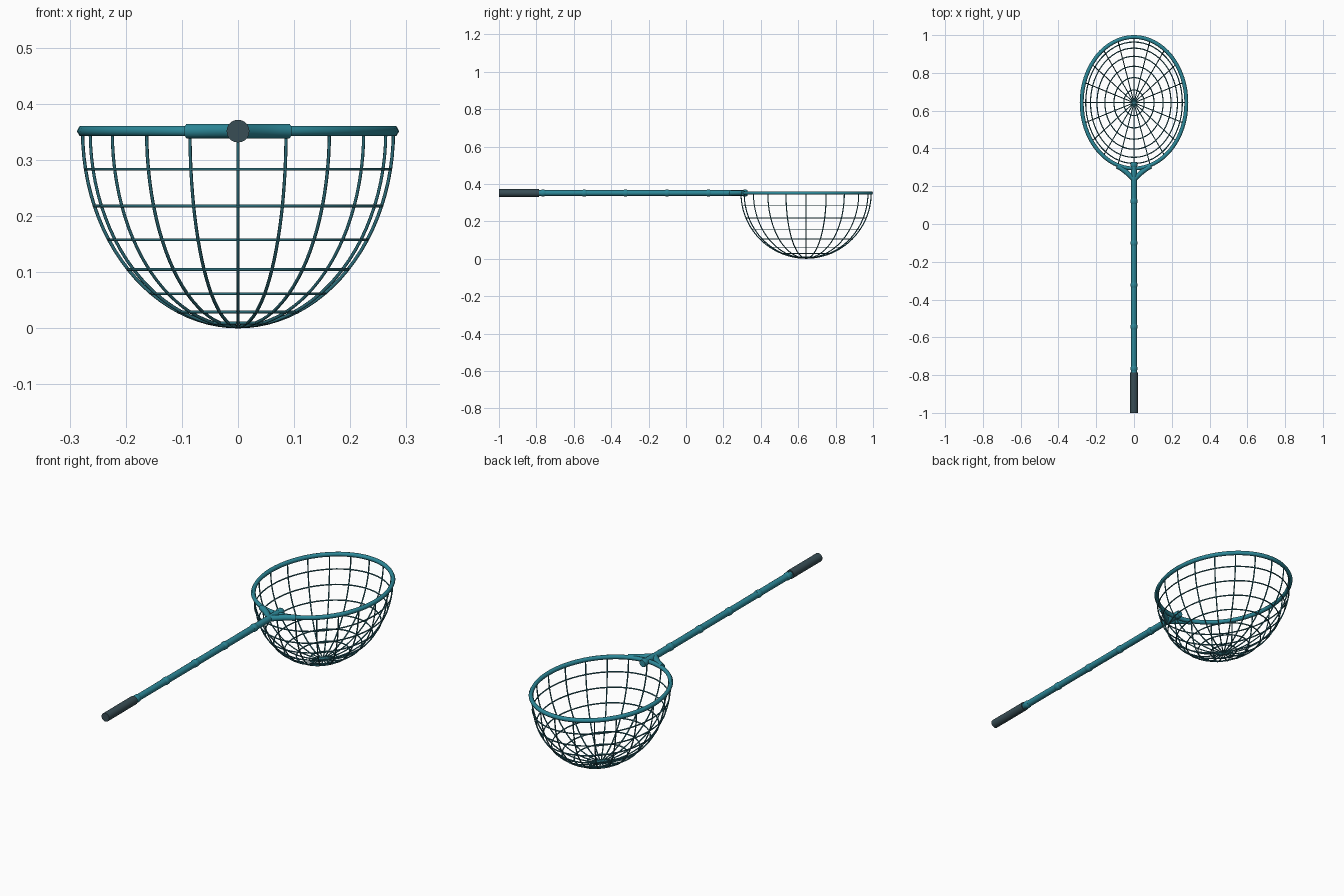
import bpy, bmesh, math
from mathutils import Vector

if "Cube" in bpy.data.objects:
    bpy.data.objects.remove(bpy.data.objects["Cube"])

ZR = 0.3515                     # height of rim and handle axis
CY, AX, AY, DEPTH = 0.642, 0.277, 0.348, 0.3485


def material(name, color):
    m = bpy.data.materials.new(name)
    m.diffuse_color = (*color, 1)
    m.use_nodes = True
    m.node_tree.nodes["Principled BSDF"].inputs["Base Color"].default_value = m.diffuse_color
    return m


TEAL = material("teal", (0.026, 0.25, 0.32))
DARK = material("dark_teal", (0.025, 0.15, 0.19))
SLATE = material("slate", (0.04, 0.075, 0.09))


def tube(bm, pts, radii, sides, up=(0, 0, 1), closed=False):
    """Sweep a regular polygon along a path."""
    pts = [Vector(p) for p in pts]
    n, up = len(pts), Vector(up)
    if not isinstance(radii, list):
        radii = [radii] * n
    rings = []
    for i, p in enumerate(pts):
        a = pts[(i - 1) % n] if closed or i > 0 else p
        b = pts[(i + 1) % n] if closed or i < n - 1 else p
        t = (b - a).normalized()
        side = t.cross(up).normalized()
        top = side.cross(t)
        ring = []
        for k in range(sides):
            w = 2 * math.pi * k / sides
            ring.append(bm.verts.new(p + radii[i] * (side * math.cos(w) + top * math.sin(w))))
        rings.append(ring)
    for i in range(n if closed else n - 1):
        r, s = rings[i], rings[(i + 1) % n]
        for k in range(sides):
            j = (k + 1) % sides
            bm.faces.new((r[k], r[j], s[j], s[k]))
    if not closed:
        bm.faces.new(rings[0][::-1])
        bm.faces.new(rings[-1])


def finish(name, bm, mat, angle=40):
    bmesh.ops.recalc_face_normals(bm, faces=bm.faces)
    me = bpy.data.meshes.new(name)
    bm.to_mesh(me)
    bm.free()
    me.materials.append(mat)
    ob = bpy.data.objects.new(name, me)
    bpy.context.collection.objects.link(ob)
    bpy.ops.object.select_all(action='DESELECT')
    ob.select_set(True)
    bpy.context.view_layer.objects.active = ob
    bpy.ops.object.shade_smooth_by_angle(angle=math.radians(angle))
    return ob


def loop(phi, n):
    """Horizontal ellipse of the basket, phi measured down from the rim."""
    c, z = math.cos(phi), ZR - DEPTH * math.sin(phi)
    return [(AX * c * math.cos(2 * math.pi * i / n),
             CY + AY * c * math.sin(2 * math.pi * i / n), z) for i in range(n)]


# Rim hoop
bm = bmesh.new()
tube(bm, loop(0, 64), 0.0103, 6, closed=True)
finish("rim_hoop", bm, TEAL, 65)

# Net: horizontal rings
bm = bmesh.new()
for i in range(1, 8):
    tube(bm, loop(i * math.pi / 16, 60), 0.003, 6, closed=True)
finish("net_rings", bm, DARK, 65)

# Net: ribs running over the bottom from rim to rim
bm = bmesh.new()
STEP = math.pi / 48
for k in range(10):
    a = math.pi * k / 10
    dx, dy = AX * math.cos(a), AY * math.sin(a)
    path = [(dx * math.cos(i * STEP), CY + dy * math.cos(i * STEP),
             ZR - DEPTH * math.sin(i * STEP)) for i in range(49)]
    tube(bm, path, 0.003, 6, up=Vector((-dy, dx, 0)).normalized())
finish("net_ribs", bm, DARK, 65)

# Pole
bm = bmesh.new()
tube(bm, [(0, -0.80, ZR), (0, 0.328, ZR)], 0.015, 16)
finish("pole", bm, TEAL)

# Rounded joints along the pole
bm = bmesh.new()
for y in (-0.765, -0.544, -0.323, -0.101, 0.12, 0.315):
    tube(bm, [(0, y + d, ZR) for d in (-0.014, -0.007, 0.007, 0.014)],
         [0.0151, 0.0178, 0.0178, 0.0151], 16)
finish("pole_joints", bm, TEAL)

# Grip
bm = bmesh.new()
tube(bm, [(0, -1, ZR), (0, -0.785, ZR)], 0.0203, 20)
finish("grip", bm, SLATE)

# Yoke arms joining pole to rim
bm = bmesh.new()
for s in (-1, 1):
    pts = [(0, 0.235), (s * 0.022, 0.257), (s * 0.045, 0.278), (s * 0.067, 0.294), (s * 0.090, 0.307)]
    tube(bm, [(x, y, ZR) for x, y in pts], 0.0135, 10)
finish("yoke", bm, TEAL)
